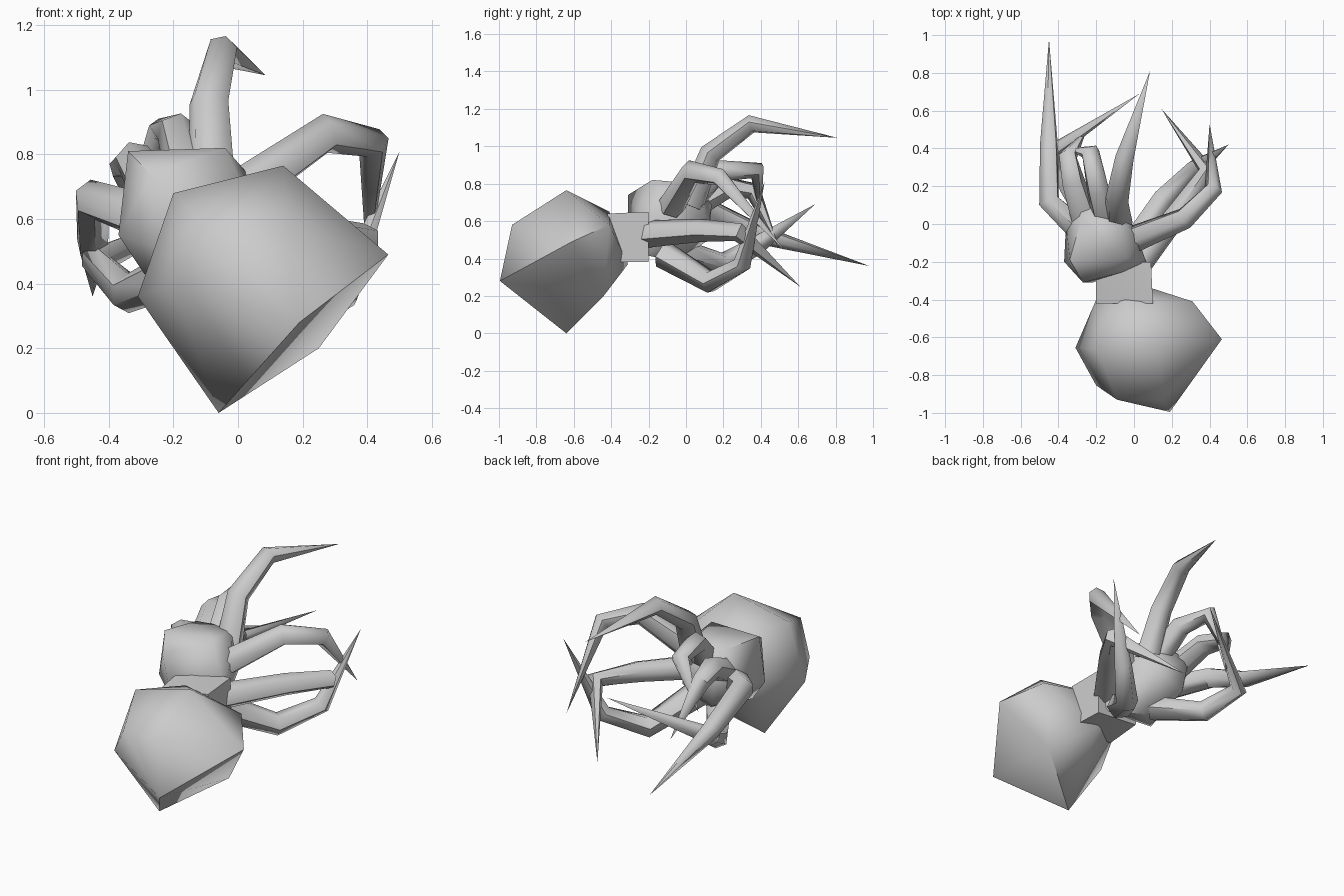
import bpy, bmesh, math
from mathutils import Vector

if "Cube" in bpy.data.objects:
    bpy.data.objects.remove(bpy.data.objects["Cube"])


def finish(ob, angle):
    bpy.ops.object.select_all(action='DESELECT')
    bpy.context.view_layer.objects.active = ob
    ob.select_set(True)
    bpy.ops.object.shade_smooth_by_angle(angle=math.radians(angle))


def make(name, bm, angle=60):
    bmesh.ops.recalc_face_normals(bm, faces=bm.faces)
    me = bpy.data.meshes.new(name)
    bm.to_mesh(me)
    bm.free()
    ob = bpy.data.objects.new(name, me)
    bpy.context.collection.objects.link(ob)
    finish(ob, angle)


def hull(name, pts):
    bm = bmesh.new()
    for p in pts:
        bm.verts.new(p)
    r = bmesh.ops.convex_hull(bm, input=bm.verts)
    junk = {v for v in r["geom_interior"] if isinstance(v, bmesh.types.BMVert)}
    bmesh.ops.delete(bm, geom=list(junk), context='VERTS')
    make(name, bm)


def leg(name, pts, radii, sides=6):
    # tapered faceted tube through the joints, ending in a spike
    pts = [Vector(p) for p in pts]
    bm = bmesh.new()
    ref, rings = None, []
    for i, p in enumerate(pts[:-1]):
        a = (pts[i + 1] - p).normalized()
        t = (a + (p - pts[i - 1]).normalized()).normalized() if i else a
        ref = t.orthogonal() if ref is None else ref
        u = (ref - t * ref.dot(t)).normalized()
        ref, w = u, t.cross(u)
        rings.append([bm.verts.new(p + radii[i] * (u * math.cos(k * math.tau / sides)
                      + w * math.sin(k * math.tau / sides))) for k in range(sides)])
    for r0, r1 in zip(rings, rings[1:]):
        for k in range(sides):
            j = (k + 1) % sides
            bm.faces.new((r0[k], r0[j], r1[j], r1[k]))
    tip = bm.verts.new(pts[-1])
    for k in range(sides):
        bm.faces.new((rings[-1][k], rings[-1][(k + 1) % sides], tip))
    bm.faces.new(rings[0][::-1])
    make(name, bm)


# bulbous faceted abdomen
hull("abdomen", [
    (-.31, -.655, .36), (-.20, -.66, .68), (.14, -.64, .765), (.465, -.61, .49),
    (.19, -.995, .28), (-.09, -.93, .57), (-.20, -.855, .40), (-.06, -.64, .0),
    (.25, -.44, .20), (.31, -.41, .58), (-.05, -.41, .65), (-.20, -.40, .45),
    (.0, -.31, .37), (.15, -.93, .58)])

# head and chest block
hull("front_body", [
    (-.34, -.19, .81), (-.04, -.18, .82), (-.27, -.31, .74), (.03, -.10, .74),
    (-.37, -.20, .55), (-.29, -.20, .43), (-.36, 0, .62), (-.28, .14, .70),
    (-.08, .06, .80), (-.28, .02, .80), (.07, -.22, .58), (.04, -.22, .42),
    (-.12, -.05, .38), (-.06, .12, .58), (-.25, .12, .50), (-.22, -.31, .5)])

# waist joining the two bodies
hull("waist", [
    (-.20, -.42, .60), (.10, -.42, .64), (.10, -.42, .38), (-.18, -.42, .38),
    (-.20, -.20, .64), (.09, -.20, .65), (.09, -.20, .38), (-.18, -.20, .40)])

# eight curled legs: joints, then tip
legs = {
    "upper_right": [(-.08, .02, .68), (-.09, .13, .96), (-.05, .35, 1.12), (.085, .81, 1.045)],
    "right_high": [(0, -.08, .68), (.27, .03, .865), (.42, .18, .835), (.40, .53, .44)],
    "right_mid": [(.02, -.22, .53), (.25, .08, .55), (.39, .28, .54), (.145, .61, .25)],
    "right_low": [(0, -.12, .42), (.16, .13, .275), (.33, .30, .37), (.50, .42, .81)],
    "left_low": [(-.18, -.05, .44), (-.34, .20, .37), (-.44, .38, .47), (.03, .69, .69)],
    "left_mid": [(-.27, -.05, .60), (-.45, .12, .66), (-.45, .42, .52), (-.45, .98, .36)],
    "left_high": [(-.25, 0, .66), (-.32, .22, .78), (-.35, .36, .76), (-.25, .50, .45)],
    "upper_left": [(-.14, 0, .68), (-.19, .18, .87), (-.23, .38, .87), (-.36, .40, .60)],
}
for name, joints in legs.items():
    leg(name + "_leg", joints, (.075, .062, .05))
